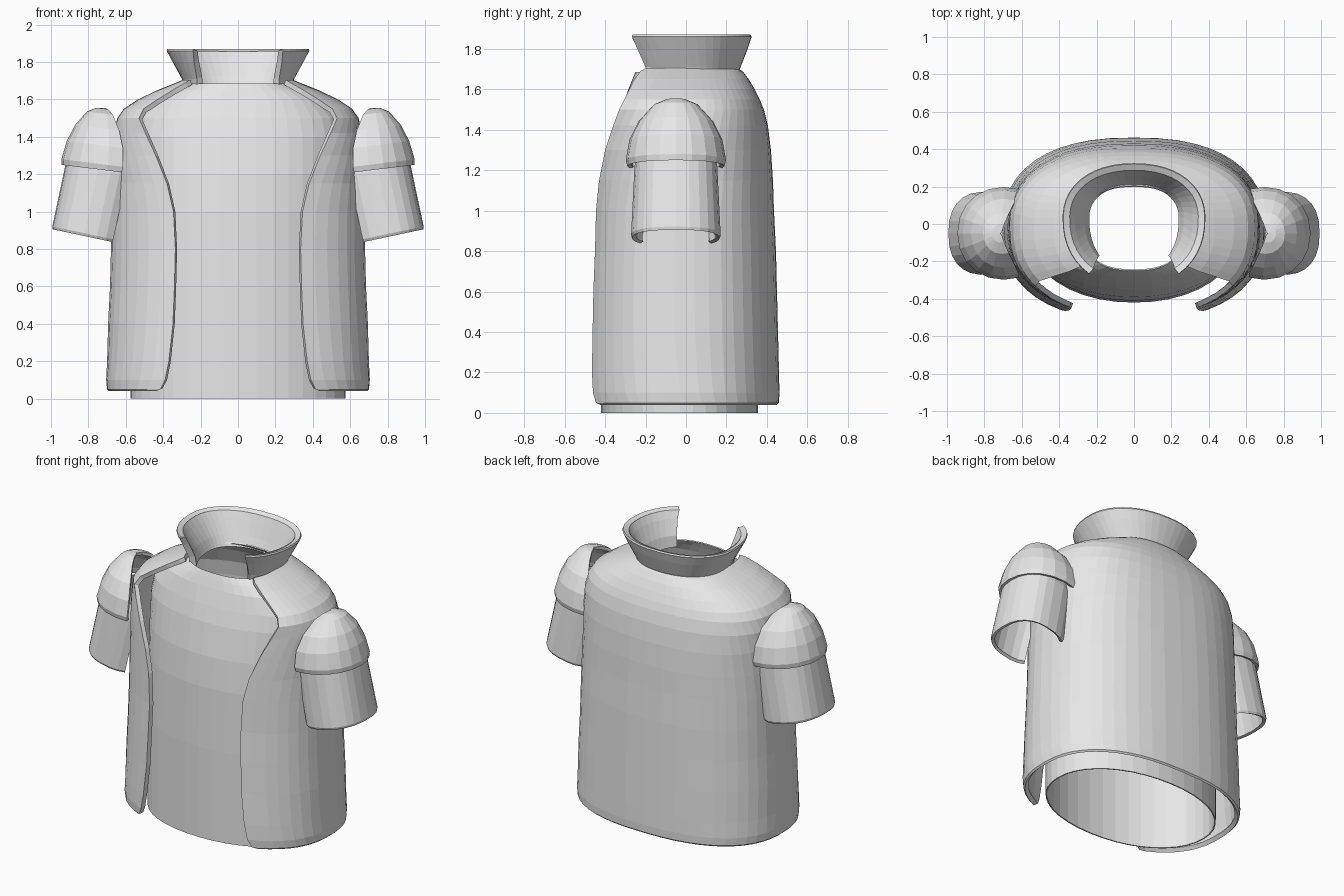
import bpy
from math import acos, cos, sin, pi, radians

if "Cube" in bpy.data.objects:
    bpy.data.objects.remove(bpy.data.objects["Cube"])

cloth = bpy.data.materials.new("plain_grey")
cloth.diffuse_color = (0.8, 0.8, 0.8, 1)
cloth.use_nodes = True
cloth.node_tree.nodes["Principled BSDF"].inputs["Base Color"].default_value = cloth.diffuse_color


def power(v, e):
    return (1 if v >= 0 else -1) * abs(v) ** e


def loft(name, rows, closed, thick, mirror=False):
    """Skin a stack of rows (counter-clockwise, bottom to top) and thicken it inward."""
    n = len(rows[0])
    verts = [p for r in rows for p in r]
    faces = []
    for i in range(len(rows) - 1):
        for j in range(n if closed else n - 1):
            k = (j + 1) % n
            faces.append((i * n + j, i * n + k, (i + 1) * n + k, (i + 1) * n + j))
    me = bpy.data.meshes.new(name)
    me.from_pydata(verts, [], faces)
    me.materials.append(cloth)
    ob = bpy.data.objects.new(name, me)
    bpy.context.collection.objects.link(ob)
    s = ob.modifiers.new("thickness", 'SOLIDIFY')
    s.thickness = thick
    s.offset = -1
    if mirror:
        ob.modifiers.new("mirror", 'MIRROR')
    return ob


def open_row(z, hw, yb, xe, ye, yc, n, seg):
    """Rounded cross-section, open at the front between x = -xe and xe."""
    t0 = -acos((xe / hw) ** (n / 2))
    front = (yc - ye) / (1 - (xe / hw) ** n) ** (1 / n)
    row = []
    for i in range(seg + 1):
        t = t0 + (pi - 2 * t0) * i / seg
        amp = yb - yc if sin(t) >= 0 else front
        row.append((hw * power(cos(t), 2 / n), yc + amp * power(sin(t), 2 / n), z))
    return row


def arm_rows(stations, cx, cz, tilt, end, n, seg):
    """Tilted half-open rings: height, x radius, y radius, x offset."""
    rows = []
    for h, rx, ry, ox in stations:
        row = []
        for i in range(seg + 1):
            t = radians(-end + 2 * end * i / seg)
            lx = ox + rx * power(cos(t), 2 / n)
            row.append((cx + lx * cos(tilt) - h * sin(tilt),
                        -0.05 + ry * power(sin(t), 2 / n),
                        cz + lx * sin(tilt) + h * cos(tilt)))
        rows.append(row)
    return rows


# Inner shirt: z, half width, front y, back y
shirt = [(0, .575, -.42, .355), (.6, .575, -.42, .36), (1.0, .57, -.41, .36),
         (1.2, .57, -.39, .36), (1.4, .57, -.35, .34), (1.5, .55, -.32, .32),
         (1.6, .45, -.285, .27), (1.65, .36, -.265, .23), (1.685, .28, -.25, .205)]
rows = []
for z, hw, yf, yb in shirt:
    n = 2.1 if z < 1.6 else 2.4
    row = []
    for i in range(40):
        t = 2 * pi * i / 40
        amp = yb + .03 if sin(t) >= 0 else -.03 - yf
        row.append((hw * power(cos(t), 2 / n), -.03 + amp * power(sin(t), 2 / n), z))
    rows.append(row)
loft("inner_shirt", rows, True, .008)

# Open jacket body: z, half width, back y, opening x, opening y
jacket = [(.04, .69, .45, .44, -.425), (.05, .70, .46, .415, -.445),
          (.10, .705, .462, .39, -.46), (.2, .70, .46, .37, -.465),
          (.4, .695, .455, .348, -.462), (.6, .685, .45, .34, -.458),
          (.8, .68, .445, .335, -.45), (1.0, .675, .435, .345, -.445),
          (1.15, .67, .43, .38, -.43), (1.3, .67, .42, .44, -.40),
          (1.42, .665, .405, .495, -.36), (1.5, .645, .385, .53, -.33),
          (1.55, .61, .365, .505, -.305), (1.6, .535, .34, .43, -.28),
          (1.65, .43, .31, .35, -.255), (1.69, .33, .28, .28, -.225),
          (1.705, .295, .25, .255, -.20)]
loft("jacket_body", [open_row(*r, -.02, 2.4, 40) for r in jacket], False, .028)

# Flared stand-up collar
collar = [(1.645, .275, .24, .215, -.19), (1.71, .30, .27, .22, -.20),
          (1.80, .35, .305, .235, -.24), (1.86, .382, .325, .24, -.268),
          (1.87, .378, .32, .24, -.265)]
loft("collar", [open_row(*r, .03, 2.2, 36) for r in collar], False, .038)

# Short sleeves, open toward the body
sleeve = [(0, .195, .215, 0), (.015, .20, .222, 0), (.36, .20, .205, 0), (.46, .17, .18, 0)]
loft("sleeves", arm_rows(sleeve, .80, .865, radians(12), 128, 2.4, 18), False, .02, True)

# Domed shoulder caps
cap = [(0, .245, .24, 0), (.03, .25, .248, 0), (.13, .228, .23, .005), (.22, .18, .185, .02),
       (.30, .105, .11, .04), (.325, .05, .05, .05), (.33, .004, .004, .05)]
loft("shoulder_caps", arm_rows(cap, .70, 1.22, radians(7), 108, 2.1, 12), False, .02, True)
